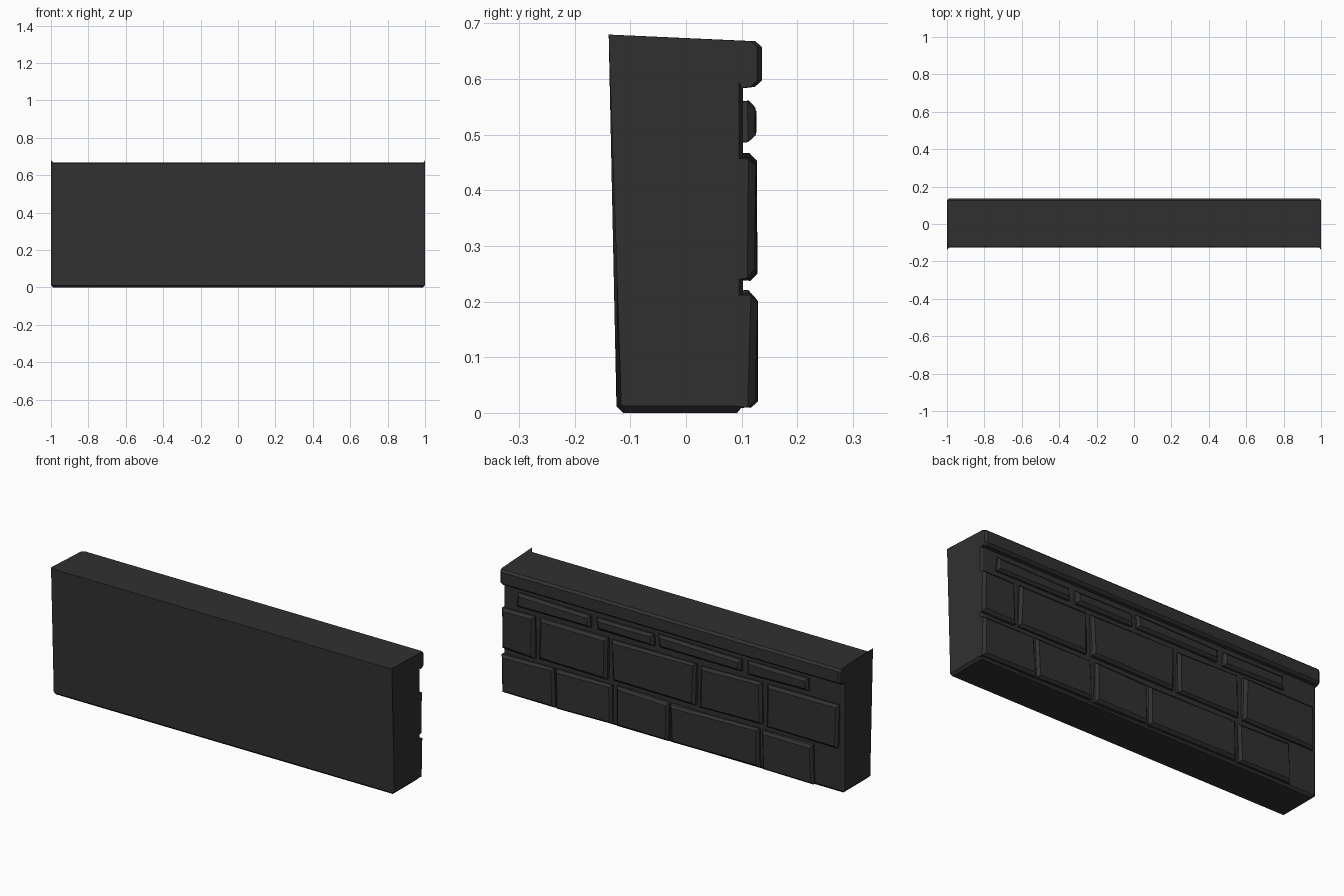
import bpy, bmesh, random
from mathutils import Vector

random.seed(4)
cube = bpy.data.objects.get("Cube")
if cube:
    bpy.data.objects.remove(cube, do_unlink=True)

# Single dark stone colour
stone = bpy.data.materials.new("dark_stone")
stone.use_nodes = True
colour = (0.03, 0.03, 0.03, 1)
stone.diffuse_color = colour
bsdf = stone.node_tree.nodes["Principled BSDF"]
bsdf.inputs["Base Color"].default_value = colour
bsdf.inputs["Roughness"].default_value = 0.9


def finish(bm, name):
    bmesh.ops.recalc_face_normals(bm, faces=bm.faces)
    mesh = bpy.data.meshes.new(name)
    bm.to_mesh(mesh)
    bm.free()
    mesh.materials.append(stone)
    obj = bpy.data.objects.new(name, mesh)
    bpy.context.collection.objects.link(obj)
    return obj


# Wall body: side profile (y, z) with overhanging coping along the back
profile = [(-0.113, 0), (-0.125, 0.012), (-0.122, 0.665), (0.125, 0.668),
           (0.137, 0.657), (0.137, 0.598), (0.124, 0.586), (0.107, 0.584),
           (0.102, 0.596), (0.102, 0.012), (0.092, 0)]
TOP_FRONT = 2


def section(x, end):
    """Profile at x; end sections are chamfered, with the top front corner drawn out."""
    points = []
    for i, (y, z) in enumerate(profile):
        if end:
            y, z = y * 0.93, max(z, 0.012)
            if i == TOP_FRONT:
                y, z = -0.139, 0.68
        points.append((x, y, z))
    return points


bm = bmesh.new()
rings = []
for x in (-1, -0.988, 0.988, 1):
    rings.append([bm.verts.new(p) for p in section(x, abs(x) == 1)])
for a, b in zip(rings, rings[1:]):
    for i in range(len(profile)):
        j = (i + 1) % len(profile)
        bm.faces.new((a[i], a[j], b[j], b[i]))
bm.faces.new(rings[0])
bm.faces.new(rings[-1])
bmesh.ops.remove_doubles(bm, verts=bm.verts, dist=0.0001)
finish(bm, "wall_body")


# Stone blocks: uneven, chamfered slabs set into the back face
def block(name, x0, x1, z0, z1, depth):
    bm = bmesh.new()
    bmesh.ops.create_cube(bm, size=1)
    for v in bm.verts:
        outer = v.co.y > 0
        x = x0 if v.co.x < 0 else x1
        z = z0 if v.co.z < 0 else z1
        if abs(x) < 1:
            x += random.uniform(-0.007, 0.007)
        z += random.uniform(-0.006, 0.006)
        y = depth + random.uniform(-0.004, 0.003) if outer else 0.085
        v.co = Vector((x, y, max(z, 0.004)))
    edges = [e for e in bm.edges if all(v.co.y > 0.1 for v in e.verts)]
    bmesh.ops.bevel(bm, geom=edges, offset=0.013, segments=1, affect='EDGES')
    finish(bm, name)


# Each course: bottom, top, face depth, and left-to-right block spans
courses = {
    "lower": (0.012, 0.215, 0.127, [(0.69, 1), (0.35, 0.68), (0.02, 0.33),
                                    (-0.51, 0.01), (-0.83, -0.53)]),
    "middle": (0.243, 0.462, 0.126, [(0.81, 1), (0.38, 0.78), (-0.14, 0.35),
                                     (-0.53, -0.17), (-0.97, -0.56)]),
    "upper": (0.49, 0.556, 0.125, [(0.48, 0.91), (0.11, 0.44), (-0.40, 0.08),
                                   (-0.80, -0.44)]),
}
for course, (z0, z1, depth, spans) in courses.items():
    for n, (x0, x1) in enumerate(spans, 1):
        block(f"{course}_block_{n}", x0, x1, z0, z1, depth)
